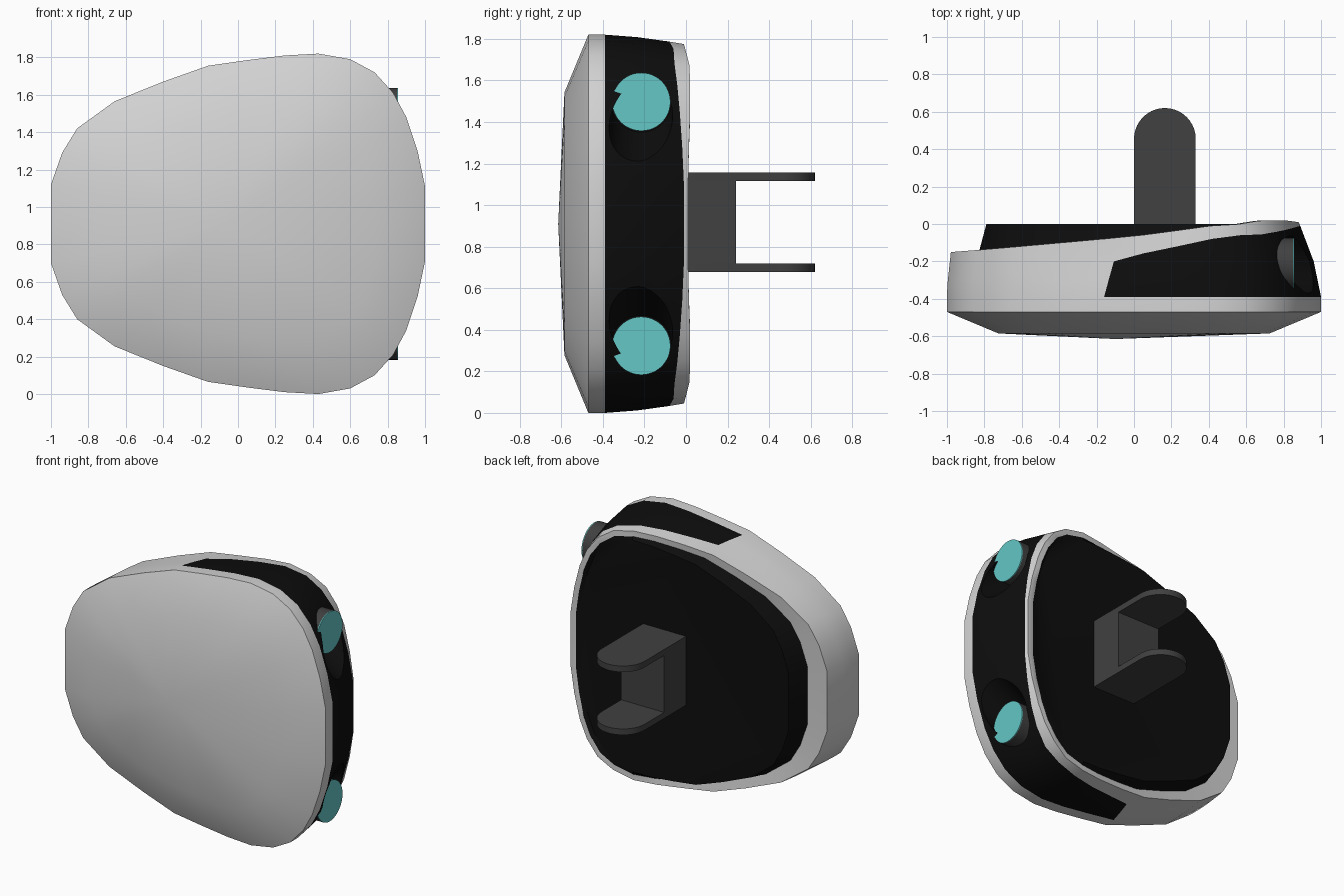
import bpy, bmesh, math
from mathutils import Vector

if "Cube" in bpy.data.objects:
    bpy.data.objects.remove(bpy.data.objects["Cube"], do_unlink=True)


def make_mat(name, col):
    m = bpy.data.materials.new(name)
    m.use_nodes = True
    m.diffuse_color = (*col, 1)
    m.node_tree.nodes["Principled BSDF"].inputs["Base Color"].default_value = (*col, 1)
    return m


LIGHT = make_mat("light_grey", (0.65, 0.65, 0.65))
BLACK = make_mat("black", (0.004, 0.004, 0.004))
DARK = make_mat("dark_grey", (0.052, 0.052, 0.052))
TEAL = make_mat("teal", (0.13, 0.57, 0.57))

ZC = 0.91  # height of the mirror plane


def interp(table, x):
    """Piecewise linear lookup."""
    if x <= table[0][0]:
        return table[0][1]
    for (a, u), (b, v) in zip(table, table[1:]):
        if x <= b:
            return u + (v - u) * (x - a) / (b - a)
    return table[-1][1]


def loft(rings, rule=lambda r, i: 0):
    """Skin closed rings and cap both ends; rule gives a material per face."""
    bm = bmesh.new()
    vs = [[bm.verts.new(p) for p in ring] for ring in rings]
    n = len(vs[0])
    for r in range(len(vs) - 1):
        for i in range(n):
            j = (i + 1) % n
            f = bm.faces.new((vs[r][i], vs[r][j], vs[r + 1][j], vs[r + 1][i]))
            f.material_index = rule(r, i)
    first = bm.faces.new(vs[0])
    last = bm.faces.new(list(reversed(vs[-1])))
    first.material_index = rule(-1, 0)
    last.material_index = rule(len(vs) - 1, 0)
    bmesh.ops.recalc_face_normals(bm, faces=bm.faces)
    return bm, first


def finish(bm, name, mats):
    me = bpy.data.meshes.new(name)
    bm.to_mesh(me)
    bm.free()
    ob = bpy.data.objects.new(name, me)
    bpy.context.collection.objects.link(ob)
    for m in mats:
        me.materials.append(m)
    return ob


def activate(ob):
    bpy.ops.object.select_all(action='DESELECT')
    ob.select_set(True)
    bpy.context.view_layer.objects.active = ob


def smooth(ob, deg=32):
    activate(ob)
    bpy.ops.object.shade_smooth_by_angle(angle=math.radians(deg))


# Half outline of the shell (x, height from the mirror plane), mirrored below
half = [(1, .2), (.96, .39), (.9, .57), (.83, .70), (.73, .81), (.6, .88),
        (.43, .91), (.25, .9), (.05, .875), (-.16, .845), (-.4, .76),
        (-.66, .655), (-.86, .51), (-.94, .38), (-1, .21)]
outline = half + [(x, -z) for x, z in reversed(half)]
BAND_START = -.16

# Depth of the black band's rear edge and of the shell's rear edge along x
band_edge = [(-1, -.3), (-.16, -.2), (.43, -.08), (.6, -.06), (.75, -.055), (.9, -.03), (1, -.01)]
rear_edge = [(-1, -.15), (-.8, -.135), (0, -.065), (.43, -.01), (.62, 0), (.75, .02), (.9, .02), (1, .01)]


def shell_point(x, z, y):
    """Pull a point of the outline inward as it goes back."""
    f = min(1, max(0, (y + .39) / .4)) ** 1.5
    xs = x - .12 * f * x * x if x > 0 else x * (1 - .045 * f)
    return xs, y, z * (1 - f * (.045 + .02 * x))


def ring(depth, shift=0):
    pts = []
    for x, z in outline:
        px, py, pz = shell_point(x, z, depth(x))
        if x == BAND_START:
            px += shift
        pts.append((px, py, ZC + pz))
    return pts


rear = ring(lambda x: interp(rear_edge, x))
# Rear trim's inner border and the flat back plate inside it
trim = [(-.83 + (x + .98) * 1.67 / 1.86, y, ZC + (z - ZC) * .955) for x, y, z in rear]
plate = [(-.79 + (x + .83) * 1.61 / 1.67, 0, ZC + (z - ZC) * .975) for x, y, z in trim]

rings = [
    [(x * .725, -.585, ZC + z * .695) for x, z in outline],
    ring(lambda x: -.47),
    ring(lambda x: -.39),
    ring(lambda x: (-.39 + interp(band_edge, x)) * .5, .025),
    ring(lambda x: interp(band_edge, x), .05),
    rear, trim, plate]


def shell_colour(r, i):
    if r >= 6:
        return 1  # back plate and its wall
    on_band = min(outline[i][0], outline[(i + 1) % len(outline)][0]) >= BAND_START
    return 1 if r in (2, 3) and on_band else 0


# Shell with a shallow domed front
bm, front = loft(rings, shell_colour)
centre = bmesh.ops.poke(bm, faces=[front])["verts"][0]
centre.co = Vector((-.1, -.615, ZC))
shell = finish(bm, "shell", [LIGHT, BLACK])


def disc(x, y, z, r, n=48):
    return [(x, y + r * math.cos(2 * math.pi * k / n), z + r * math.sin(2 * math.pi * k / n))
            for k in range(n)]


# Lens sockets: slanted recesses cut into the shell, each holding a lens
for side, s in (("upper", 1), ("lower", -1)):
    z = ZC + s * .587
    bm, _ = loft([disc(.72, -.215, z, .146), disc(1.05, -.215, z - s * .19, .16)], lambda r, i: 1)
    cutter = finish(bm, side + "_socket_cutter", [LIGHT, BLACK])
    cutter.hide_render = True
    activate(shell)
    mod = shell.modifiers.new("socket", 'BOOLEAN')
    mod.operation = 'DIFFERENCE'
    mod.solver = 'EXACT'
    mod.object = cutter
    bpy.ops.object.modifier_apply(modifier=mod.name)
    bpy.data.objects.remove(cutter, do_unlink=True)

    bm, _ = loft([disc(.68, -.215, z, .14), disc(.85, -.215, z, .14)])
    smooth(finish(bm, side + "_lens_housing", [DARK]))
    bm, _ = loft([disc(.85, -.215, z, .14), disc(.856, -.215, z, .14)])
    smooth(finish(bm, side + "_lens", [TEAL]))

smooth(shell)

# Mounting bracket: block with two round-ended arms
X0, X1, R = 0.0, .33, .165


def block(name, profile, z0, z1):
    bm, _ = loft([[(x, y, z) for x, y in profile] for z in (z0, z1)])
    smooth(finish(bm, name, [DARK]))


block("bracket_base", [(X0, -.03), (X1, -.03), (X1, .24), (X0, .24)], .72, 1.115)
arm = [(X0, -.03), (X1, -.03)] + [
    (X0 + R + R * math.cos(math.pi * k / 20), .455 + R * math.sin(math.pi * k / 20))
    for k in range(21)]
block("lower_bracket_arm", arm, .678, .72)
block("upper_bracket_arm", arm, 1.115, 1.157)
